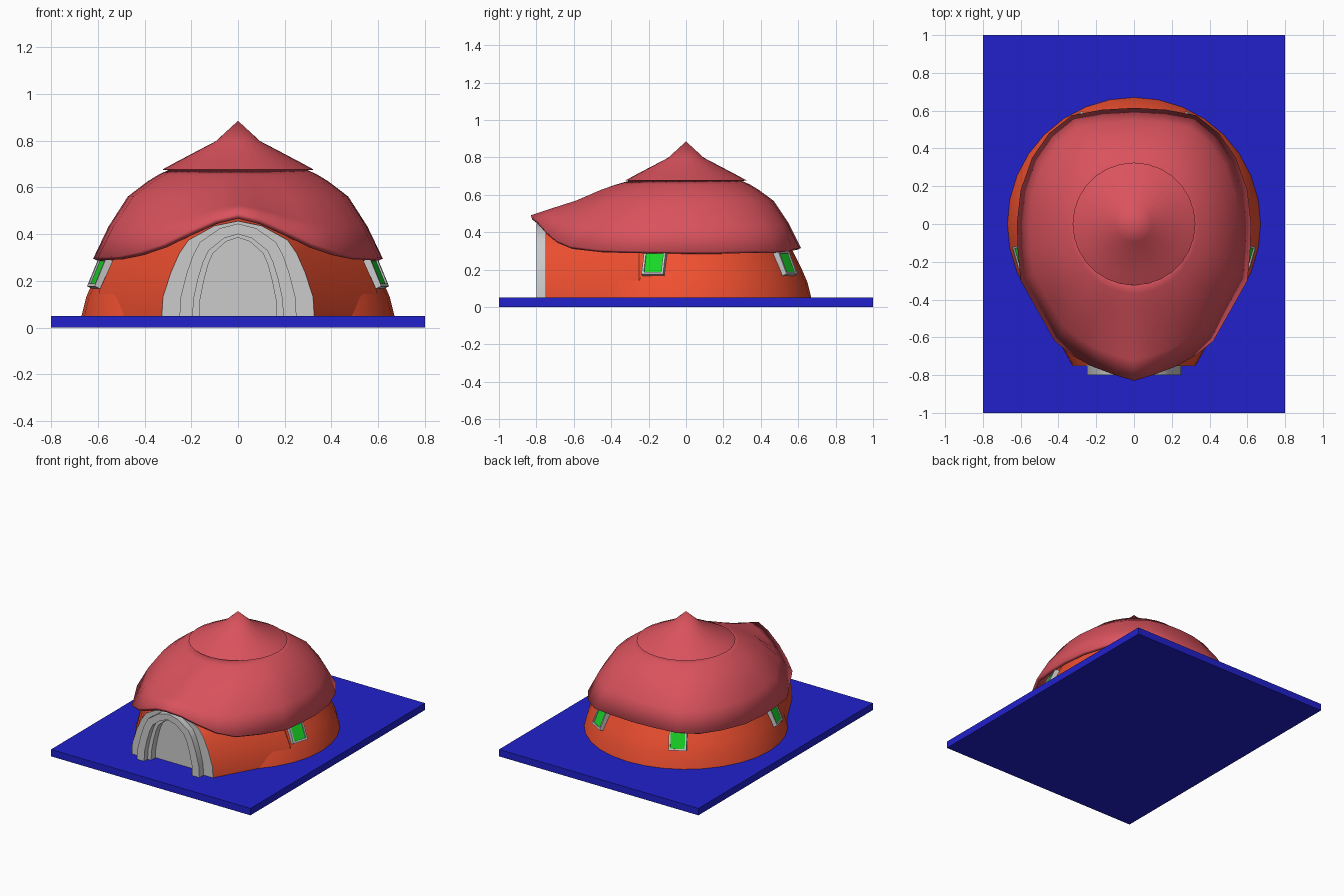
import bpy, bmesh, math
from mathutils import Matrix

if "Cube" in bpy.data.objects:
    bpy.data.objects.remove(bpy.data.objects["Cube"])


def material(name, rgb):
    m = bpy.data.materials.new(name)
    m.diffuse_color = (*rgb, 1)
    m.use_nodes = True
    m.node_tree.nodes["Principled BSDF"].inputs["Base Color"].default_value = m.diffuse_color
    return m


BLUE = material("blue", (0.015, 0.015, 0.6))
ORANGE = material("orange", (0.87, 0.08, 0.03))
RED = material("red", (0.70, 0.085, 0.11))
GREEN = material("green", (0.01, 0.68, 0.02))


def finish(name, bm, mat=None, smooth=None):
    bmesh.ops.remove_doubles(bm, verts=bm.verts, dist=1e-5)
    me = bpy.data.meshes.new(name)
    bm.to_mesh(me)
    bm.free()
    ob = bpy.data.objects.new(name, me)
    bpy.context.collection.objects.link(ob)
    if mat:
        me.materials.append(mat)
    if smooth:
        bpy.ops.object.select_all(action='DESELECT')
        ob.select_set(True)
        bpy.context.view_layer.objects.active = ob
        bpy.ops.object.shade_smooth_by_angle(angle=math.radians(smooth))
    return ob


def loft(name, rings, mat=None, closed=True, fill=False, smooth=None):
    """Skin consecutive rings of points with quads."""
    bm = bmesh.new()
    rows = [[bm.verts.new(p) for p in r] for r in rings]
    n = len(rows[0])
    for a, b in zip(rows, rows[1:]):
        for i in range(n if closed else n - 1):
            j = (i + 1) % n
            bm.faces.new((a[i], a[j], b[j], b[i]))
    if fill:
        bm.faces.new(rows[-1])
    return finish(name, bm, mat, smooth)


def circle(r, z, n=32):
    return [(r * math.sin(2 * math.pi * i / n), r * math.cos(2 * math.pi * i / n), z)
            for i in range(n)]


ARCH = [(1, 0), (.985, .2), (.88, .46), (.77, .66), (.65, .8), (.31, .95), (0, 1)]


def arch(w, top, y):
    pts = ARCH + [(-x, z) for x, z in ARCH[-2::-1]]
    return [(x * w, y, 0.05 + z * (top - 0.05)) for x, z in pts]


def box(name, size, matrix, mat=None):
    bm = bmesh.new()
    bmesh.ops.create_cube(bm, size=1)
    bmesh.ops.scale(bm, vec=size, verts=bm.verts)
    bmesh.ops.transform(bm, matrix=matrix, verts=bm.verts)
    return finish(name, bm, mat)


# Ground slab
box("base_slab", (1.6, 2, 0.05), Matrix.Translation((0, 0, 0.025)), BLUE)

# Round wall, curving into a dome under the roof
wall = [(0, .64), (.25, .61), (.4, .53), (.5, .42), (.57, .3), (.62, .2), (.65, .13), (.67, .05)]
loft("round_wall", [circle(r, z) for r, z in wall], ORANGE, smooth=30)

# Flared entrance passage
loft("entrance_passage", [arch(.54, .6, 0), arch(.602, .6, -.25), arch(.325, .455, -.75)],
     ORANGE, closed=False, smooth=30)

# Main roof: half rim outline (x, y, z) from the back to the front peak, mirrored
half = [(0, .615, .315), (.17, .605, .315), (.33, .575, .31), (.45, .48, .30),
        (.54, .35, .30), (.60, .18, .295), (.62, 0, .295), (.615, -.15, .297),
        (.6, -.3, .30), (.51, -.46, .305), (.42, -.62, .325), (.32, -.70, .36),
        (.22, -.755, .41), (.1, -.80, .465), (0, -.83, .49)]
rim = half + [(-x, y, z) for x, y, z in half[-2:0:-1]]
# radius fraction, height drop at the sides, height drop over the entrance
steps = [(0, 0, 0), (.15, .06, .12), (.3, .14, .27), (.55, .305, .58), (.8, .64, .81), (1, 1, 1)]
rings = []
for f, side, front in steps:
    ring = []
    for x, y, z in rim:
        r = math.hypot(x, y)
        b = min(max((z - .30) / .19, 0), 1) if y < 0 else 0
        drop = side + (front - side) * b
        q = .29 + (r - .29) * f
        ring.append((x / r * q, y / r * q, .678 + (z - .678) * drop))
    rings.append(ring)
roof = loft("main_roof", rings, RED, smooth=40)
solid = roof.modifiers.new("thickness", 'SOLIDIFY')
solid.thickness = 0.025
solid.offset = -1

# Pointed roof cap
cap = [(0, .885), (.095, .798), (.27, .706), (.325, .676), (.28, .672)]
loft("roof_cap", [circle(r, z, 28) for r, z in cap], RED, smooth=30)


# Stepped entrance arches and recessed door
def arch_ring(name, outer, inner, front, back):
    loft(name, [arch(*outer, back), arch(*outer, front),
                arch(*inner, front), arch(*inner, back)], closed=False, smooth=30)


arch_ring("entrance_panel", (.326, .456), (.24, .43), -.752, -.70)
arch_ring("entrance_arch", (.25, .445), (.193, .40), -.80, -.70)
arch_ring("door_frame", (.194, .401), (.165, .385), -.76, -.70)
loft("door", [arch(.17, .388, -.70), arch(.17, .388, -.71)], closed=False, fill=True)

# Tilted windows on both sides and at the back
for i, deg in enumerate((-16, 60, 120, 196)):
    m = (Matrix.Rotation(math.radians(deg), 4, 'Z') @ Matrix.Translation((.611, 0, .23))
         @ Matrix.Rotation(math.radians(-23), 4, 'Y'))
    for s in (-1, 1):
        box(f"window_jamb_{i}_{s}", (.04, .012, .13), m @ Matrix.Translation((0, s * .054, 0)))
        box(f"window_rail_{i}_{s}", (.04, .12, .012), m @ Matrix.Translation((0, 0, s * .06)))
    box(f"window_pane_{i}", (.025, .1, .11), m, GREEN)
